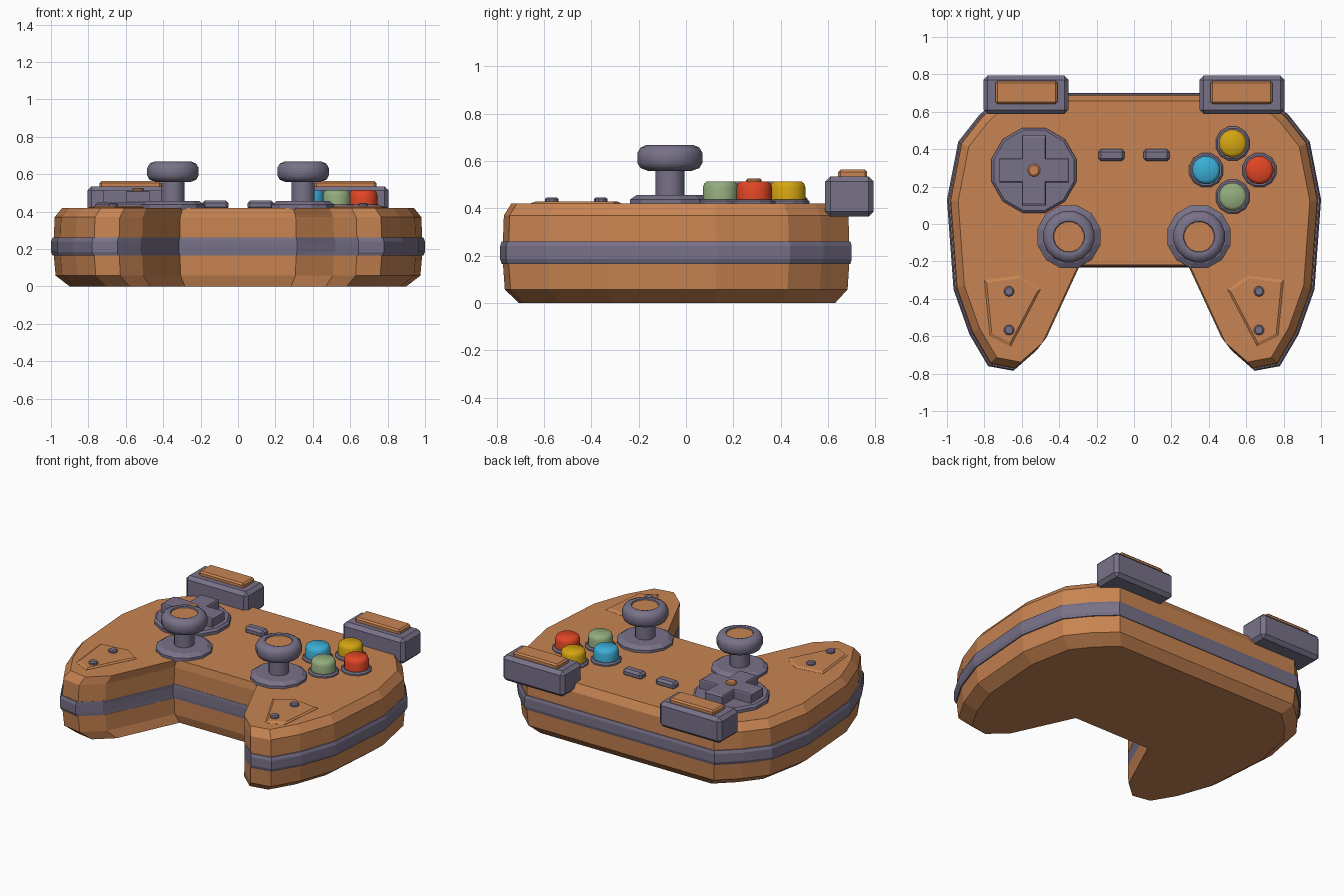
import bpy, bmesh, math

if "Cube" in bpy.data.objects:
    bpy.data.objects.remove(bpy.data.objects["Cube"])


def material(name, rgb):
    m = bpy.data.materials.new(name)
    m.diffuse_color = (*rgb, 1)
    m.use_nodes = True
    m.node_tree.nodes["Principled BSDF"].inputs["Base Color"].default_value = m.diffuse_color
    return m


ORANGE = material("copper orange", (0.578, 0.231, 0.084))
PURPLE = material("slate purple", (0.190, 0.167, 0.250))
YELLOW = material("yellow", (0.658, 0.376, 0.006))
BLUE = material("sky blue", (0.045, 0.429, 0.680))
RED = material("red", (0.753, 0.061, 0.019))
GREEN = material("sage green", (0.292, 0.418, 0.205))


def finish(bm, name, mats, smooth=None):
    bmesh.ops.recalc_face_normals(bm, faces=bm.faces)
    me = bpy.data.meshes.new(name)
    bm.to_mesh(me)
    bm.free()
    ob = bpy.data.objects.new(name, me)
    bpy.context.collection.objects.link(ob)
    for m in mats:
        me.materials.append(m)
    if smooth:
        bpy.ops.object.select_all(action='DESELECT')
        ob.select_set(True)
        bpy.context.view_layer.objects.active = ob
        bpy.ops.object.shade_smooth_by_angle(angle=math.radians(smooth))
    return ob


def stack(name, rings, mats, rule=None, smooth=None):
    """Closed solid skinned over a list of equal-length point rings."""
    bm = bmesh.new()
    vs = [[bm.verts.new(p) for p in ring] for ring in rings]
    n = len(vs[0])
    for a, b in zip(vs, vs[1:]):
        for i in range(n):
            j = (i + 1) % n
            bm.faces.new((a[i], a[j], b[j], b[i]))
    bm.faces.new(vs[0][::-1])
    bm.faces.new(vs[-1])
    if rule:
        for f in bm.faces:
            f.material_index = rule(f.calc_center_median())
    return finish(bm, name, mats, smooth)


def lathe(name, x, y, profile, mat, n=12, smooth=None):
    rings = [[(x + r * math.cos(2 * math.pi * (i + 0.5) / n),
               y + r * math.sin(2 * math.pi * (i + 0.5) / n), z) for i in range(n)]
             for r, z in profile]
    return stack(name, rings, [mat], smooth=smooth)


def plate(name, outline, z0, z1, mat, bevel):
    """Extruded outline whose top edge is chamfered by scaling inward."""
    cx = sum(p[0] for p in outline) / len(outline)
    cy = sum(p[1] for p in outline) / len(outline)
    ext = max(abs(p[0] - cx) for p in outline)
    s = 1 - bevel / ext
    rings = [[(cx + (x - cx) * k, cy + (y - cy) * k, z) for x, y in outline]
             for k, z in ((1, z0), (1, z1 - bevel * 0.5), (s, z1))]
    return stack(name, rings, [mat])


def box(name, x0, x1, y0, y1, z0, z1, mat, bevel):
    bm = bmesh.new()
    bmesh.ops.create_cube(bm, size=1)
    for v in bm.verts:
        v.co = ((x0 + x1) / 2 + v.co.x * (x1 - x0),
                (y0 + y1) / 2 + v.co.y * (y1 - y0),
                (z0 + z1) / 2 + v.co.z * (z1 - z0))
    bmesh.ops.bevel(bm, geom=bm.edges[:], offset=bevel, segments=1, affect='EDGES')
    return finish(bm, name, [mat])


# Body: mirrored outline stacked in scaled layers, with a raised middle band
half = [(0.70, 0.70), (0.83, 0.58), (0.94, 0.44), (1.0, 0.13), (0.965, -0.35),
        (0.88, -0.59), (0.78, -0.76), (0.645, -0.785), (0.52, -0.675), (0.315, -0.232)]
outline = half + [(-x, y) for x, y in reversed(half)]
layers = [(0.90, 0), (0.975, 0.057), (0.985, 0.165), (0.992, 0.165), (1.0, 0.185),
          (1.0, 0.24), (0.992, 0.26), (0.985, 0.26), (0.98, 0.37), (0.94, 0.42)]
stack("body", [[(x * s, y * s, z) for x, y in outline] for s, z in layers],
      [ORANGE, PURPLE], lambda c: int(0.164 < c.z < 0.261))

for side, tag in ((-1, "left"), (1, "right")):
    # Shoulder buttons with orange pads
    a, b = sorted((side * 0.35, side * 0.805))
    box(f"{tag}_shoulder", a, b, 0.588, 0.793, 0.365, 0.535, PURPLE, 0.022)
    a, b = sorted((side * 0.41, side * 0.74))
    box(f"{tag}_shoulder_pad", a, b, 0.642, 0.765, 0.52, 0.563, ORANGE, 0.01)

    # Thumbsticks
    x, y = side * 0.348, -0.068
    lathe(f"{tag}_stick_base", x, y,
          [(0.174, 0.41), (0.174, 0.437), (0.145, 0.456)], PURPLE)
    lathe(f"{tag}_stick_stem", x, y, [(0.062, 0.45), (0.062, 0.57)], PURPLE, 16, 40)
    lathe(f"{tag}_stick_cap", x, y,
          [(0.095, 0.558), (0.127, 0.57), (0.140, 0.592), (0.140, 0.634), (0.127, 0.656),
           (0.100, 0.668), (0.084, 0.664), (0.080, 0.65)], PURPLE, 16, 40)
    lathe(f"{tag}_stick_inlay", x, y, [(0.081, 0.645), (0.081, 0.656)], ORANGE, 16)

    # Grip plates and screws
    grip = [(0.80, -0.30), (0.61, -0.275), (0.50, -0.35), (0.66, -0.655), (0.77, -0.60)]
    plate(f"{tag}_grip_plate", [(side * px, py) for px, py in grip],
          0.41, 0.429, ORANGE, 0.016)
    for i, sy in enumerate((-0.36, -0.567)):
        lathe(f"{tag}_screw_{i + 1}", side * 0.668, sy,
              [(0.028, 0.42), (0.028, 0.44), (0.02, 0.446)], PURPLE, 10)

    # Small centre buttons
    cx = side * 0.121
    box(f"{tag}_menu_button", cx - 0.07, cx + 0.07, 0.336, 0.4, 0.41, 0.459, PURPLE, 0.014)

# Directional pad: disc, cross and centre dot
dx, dy, w, l = -0.535, 0.287, 0.064, 0.188
lathe("pad_disc", dx, dy, [(0.235, 0.41), (0.235, 0.44), (0.222, 0.452)], PURPLE)
cross = [(w, w), (w, l), (-w, l), (-w, w), (-l, w), (-l, -w),
         (-w, -w), (-w, -l), (w, -l), (w, -w), (l, -w), (l, w)]
plate("pad_cross", [(dx + x, dy + y) for x, y in cross], 0.44, 0.512, PURPLE, 0.012)
lathe("pad_dot", dx, dy, [(0.034, 0.50), (0.034, 0.52), (0.026, 0.526)], ORANGE)

# Face buttons in purple collars
for name, mat, x, y in (("yellow", YELLOW, 0.528, 0.43), ("blue", BLUE, 0.386, 0.288),
                        ("red", RED, 0.67, 0.288), ("green", GREEN, 0.528, 0.146)):
    lathe(f"{name}_button_collar", x, y,
          [(0.094, 0.41), (0.094, 0.43), (0.084, 0.438)], PURPLE)
    lathe(f"{name}_button", x, y,
          [(0.076, 0.42), (0.076, 0.488), (0.070, 0.505), (0.058, 0.514)], mat, 16, 40)
